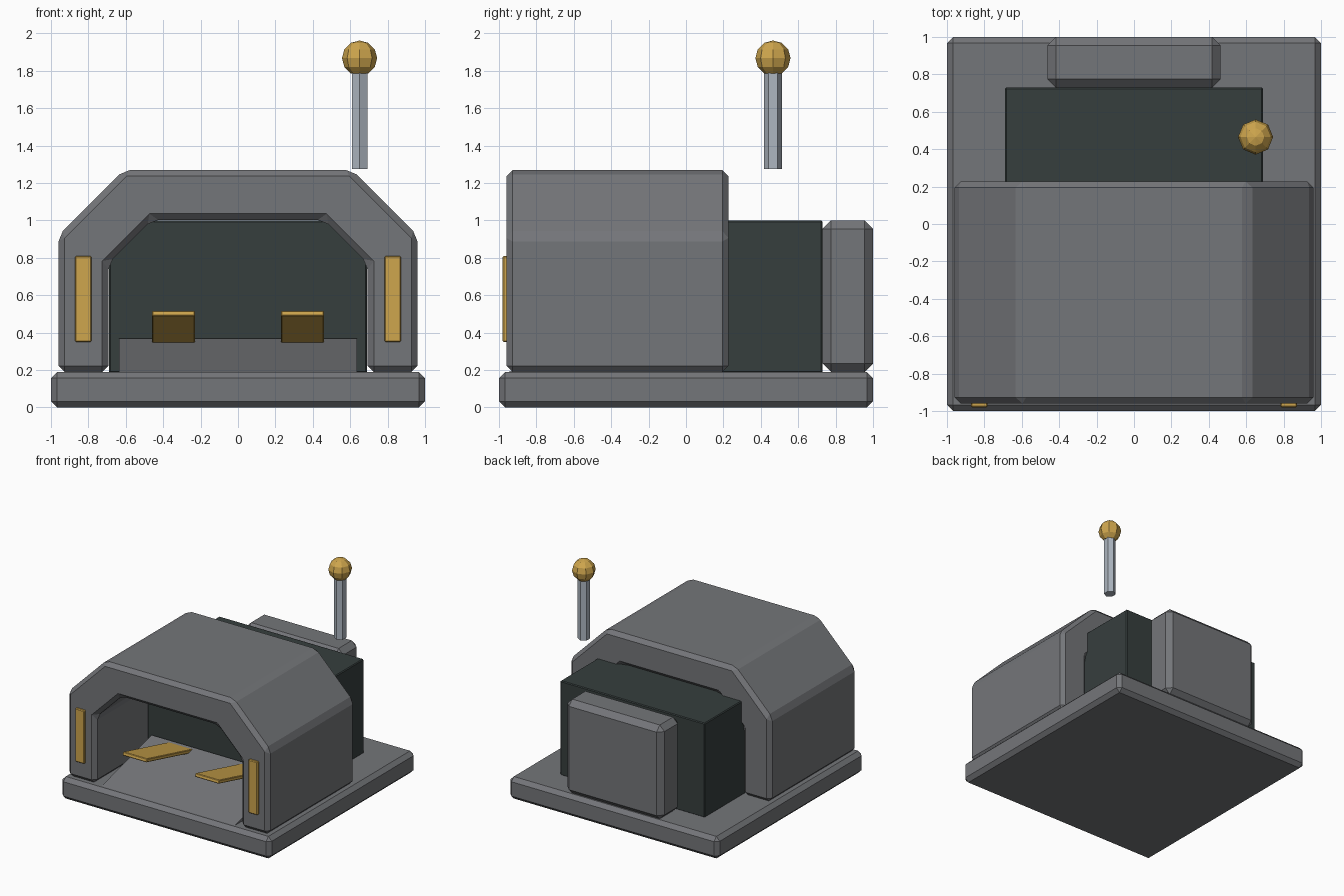
import bpy, bmesh, math
from mathutils import Matrix

if "Cube" in bpy.data.objects:
    bpy.data.objects.remove(bpy.data.objects["Cube"])


def material(name, rgb):
    m = bpy.data.materials.new(name)
    m.diffuse_color = (*rgb, 1)
    m.use_nodes = True
    m.node_tree.nodes["Principled BSDF"].inputs["Base Color"].default_value = m.diffuse_color
    return m


GREY = material("grey_metal", (0.175, 0.18, 0.192))
DARK = material("dark_panel", (0.037, 0.049, 0.048))
GOLD = material("gold", (0.62, 0.38, 0.075))
STEEL = material("pale_steel", (0.42, 0.47, 0.53))


def finish(bm, name, mat, bevel=0):
    bmesh.ops.recalc_face_normals(bm, faces=bm.faces)
    me = bpy.data.meshes.new(name)
    bm.to_mesh(me)
    bm.free()
    me.materials.append(mat)
    ob = bpy.data.objects.new(name, me)
    bpy.context.collection.objects.link(ob)
    if bevel:
        mod = ob.modifiers.new("chamfer", 'BEVEL')
        mod.width = bevel
        mod.segments = 1
        mod.limit_method = 'ANGLE'
        mod.angle_limit = math.radians(30)
    return ob


def box(name, lo, hi, mat, bevel=0):
    bm = bmesh.new()
    size = [b - a for a, b in zip(lo, hi)]
    mid = [(a + b) / 2 for a, b in zip(lo, hi)]
    bmesh.ops.create_cube(bm, size=1, matrix=Matrix.Translation(mid) @ Matrix.Diagonal((*size, 1)))
    return finish(bm, name, mat, bevel)


def extrude(name, points, vec, mat, bevel=0):
    bm = bmesh.new()
    face = bm.faces.new([bm.verts.new(p) for p in points])
    res = bmesh.ops.extrude_face_region(bm, geom=[face])
    verts = [g for g in res["geom"] if isinstance(g, bmesh.types.BMVert)]
    bmesh.ops.translate(bm, verts=verts, vec=vec)
    return finish(bm, name, mat, bevel)


# Base slab
box("base", (-1, -1, 0), (1, 1, 0.19), GREY, 0.033)

# Tunnel-shaped hangar shell
half = [(0.96, 0.19), (0.96, 0.92), (0.61, 1.27)]
inner = [(0.46, 1.003), (0.693, 0.77), (0.693, 0.19)]
mirror = lambda pts: [(-x, z) for x, z in reversed(pts)]
profile = half + mirror(half) + mirror(inner) + inner
extrude("hangar_shell", [(x, -0.96, z) for x, z in profile], (0, 1.187, 0), GREY, 0.033)

# Dark core block and rear housing
box("core_block", (-0.69, -0.25, 0.185), (0.69, 0.73, 1.0), DARK, 0.007)
box("rear_housing", (-0.463, 0.73, 0.19), (0.463, 1.0, 1.0), GREY, 0.045)

# Entry ramp
extrude("ramp", [(-0.636, -0.97, 0.185), (-0.636, -0.27, 0.185), (-0.636, -0.27, 0.37)],
        (1.272, 0, 0), GREY)

# Front lights and tilted ramp plates
for s, side in ((-1, "left"), (1, "right")):
    x = 0.827 * s
    box("light_" + side, (x - 0.044, -0.98, 0.35), (x + 0.044, -0.95, 0.81), GOLD, 0.006)
    plate = box("ramp_plate_" + side, (-0.115, -0.325, -0.015), (0.115, 0.325, 0.015), GOLD, 0.005)
    plate.location = (0.345 * s, -0.6, 0.425)
    plate.rotation_euler.x = math.radians(-14)

# Antenna rod and ball
bm = bmesh.new()
bmesh.ops.create_cone(bm, cap_ends=True, segments=6, radius1=0.048, radius2=0.048, depth=0.53,
                      matrix=Matrix.Translation((0.65, 0.465, 1.54)))
finish(bm, "antenna_rod", STEEL)
bm = bmesh.new()
bmesh.ops.create_uvsphere(bm, u_segments=8, v_segments=6, radius=0.094,
                          matrix=Matrix.Translation((0.65, 0.465, 1.868)))
finish(bm, "antenna_ball", GOLD)
